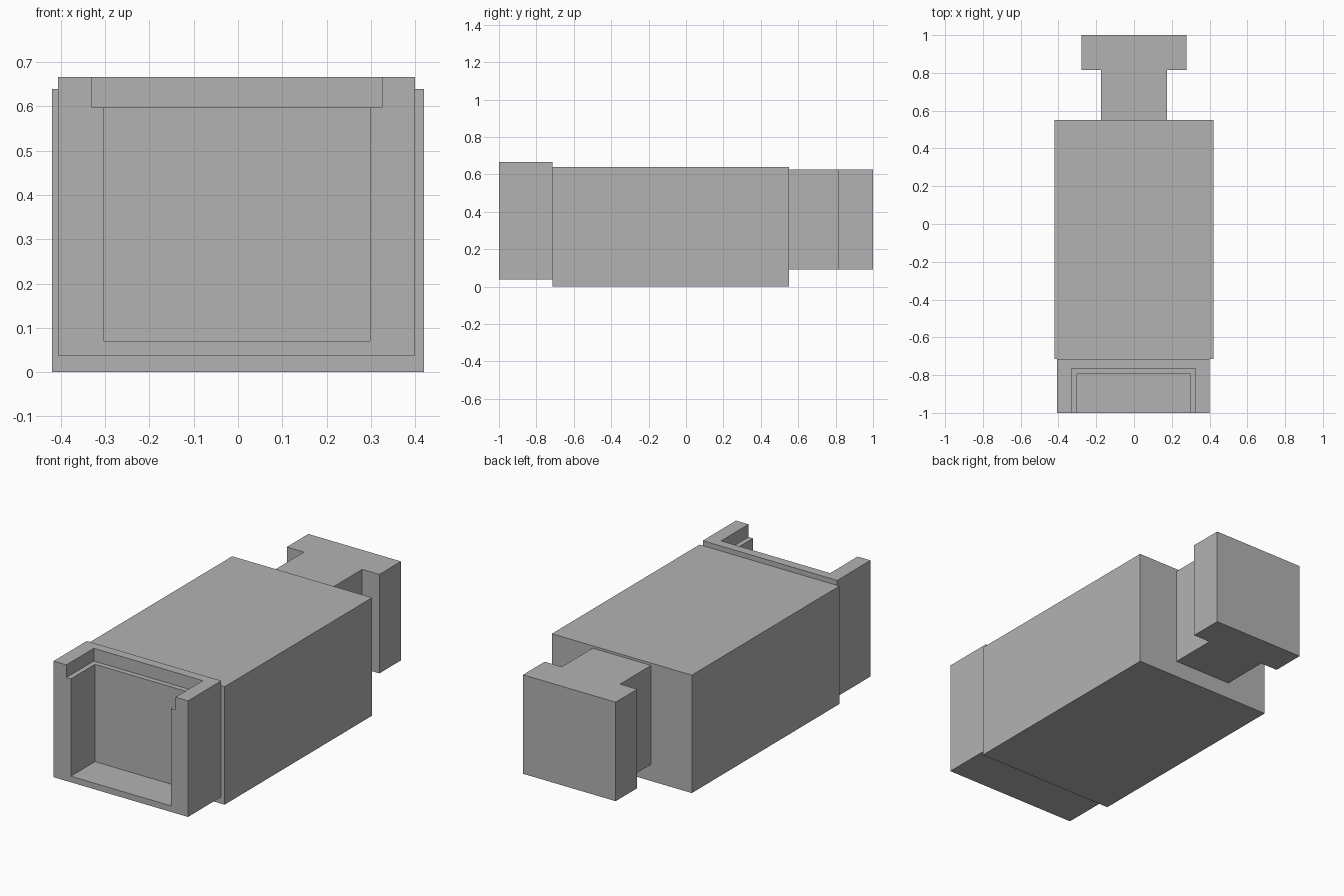
import bpy
import bmesh

cube = bpy.data.objects.get("Cube")
if cube:
    bpy.data.objects.remove(cube, do_unlink=True)

grey = bpy.data.materials.new("plain grey")
grey.use_nodes = True
colour = (0.45, 0.45, 0.45, 1)
grey.diffuse_color = colour
grey.node_tree.nodes["Principled BSDF"].inputs["Base Color"].default_value = colour


def prism(name, outline, z0, z1):
    """Extrude a plan outline (x, y) from z0 up to z1."""
    bm = bmesh.new()
    face = bm.faces.new([bm.verts.new((x, y, z0)) for x, y in outline])
    top = bmesh.ops.extrude_face_region(bm, geom=[face])["geom"]
    for v in top:
        if isinstance(v, bmesh.types.BMVert):
            v.co.z = z1
    bmesh.ops.recalc_face_normals(bm, faces=bm.faces)
    mesh = bpy.data.meshes.new(name)
    bm.to_mesh(mesh)
    bm.free()
    mesh.materials.append(grey)
    obj = bpy.data.objects.new(name, mesh)
    bpy.context.collection.objects.link(obj)
    return obj


def box(name, x0, x1, y0, y1, z0, z1):
    return prism(name, [(x0, y0), (x1, y0), (x1, y1), (x0, y1)], z0, z1)


def carve(target, cutter):
    """Cut one box out of the target, then discard the cutter."""
    mod = target.modifiers.new("cut", "BOOLEAN")
    mod.operation = "DIFFERENCE"
    mod.solver = "EXACT"
    mod.object = cutter
    bpy.context.view_layer.objects.active = target
    bpy.ops.object.modifier_apply(modifier=mod.name)
    bpy.data.objects.remove(cutter, do_unlink=True)


# Main block
box("main_body", -0.42, 0.42, -0.715, 0.55, 0, 0.64)

# Front socket: deep pocket with a wider open notch along the top
socket = box("front_socket", -0.407, 0.4, -1, -0.715, 0.037, 0.667)
carve(socket, box("pocket_cutter", -0.303, 0.298, -1.1, -0.793, 0.07, 0.64))
carve(socket, box("notch_cutter", -0.33, 0.325, -1.1, -0.765, 0.598, 0.8))

# Rear T-shaped coupling
half = [(0.175, 0.55), (0.175, 0.815), (0.278, 0.815), (0.278, 1)]
outline = half + [(-x, y) for x, y in reversed(half)]
prism("rear_coupling", outline, 0.09, 0.627)
